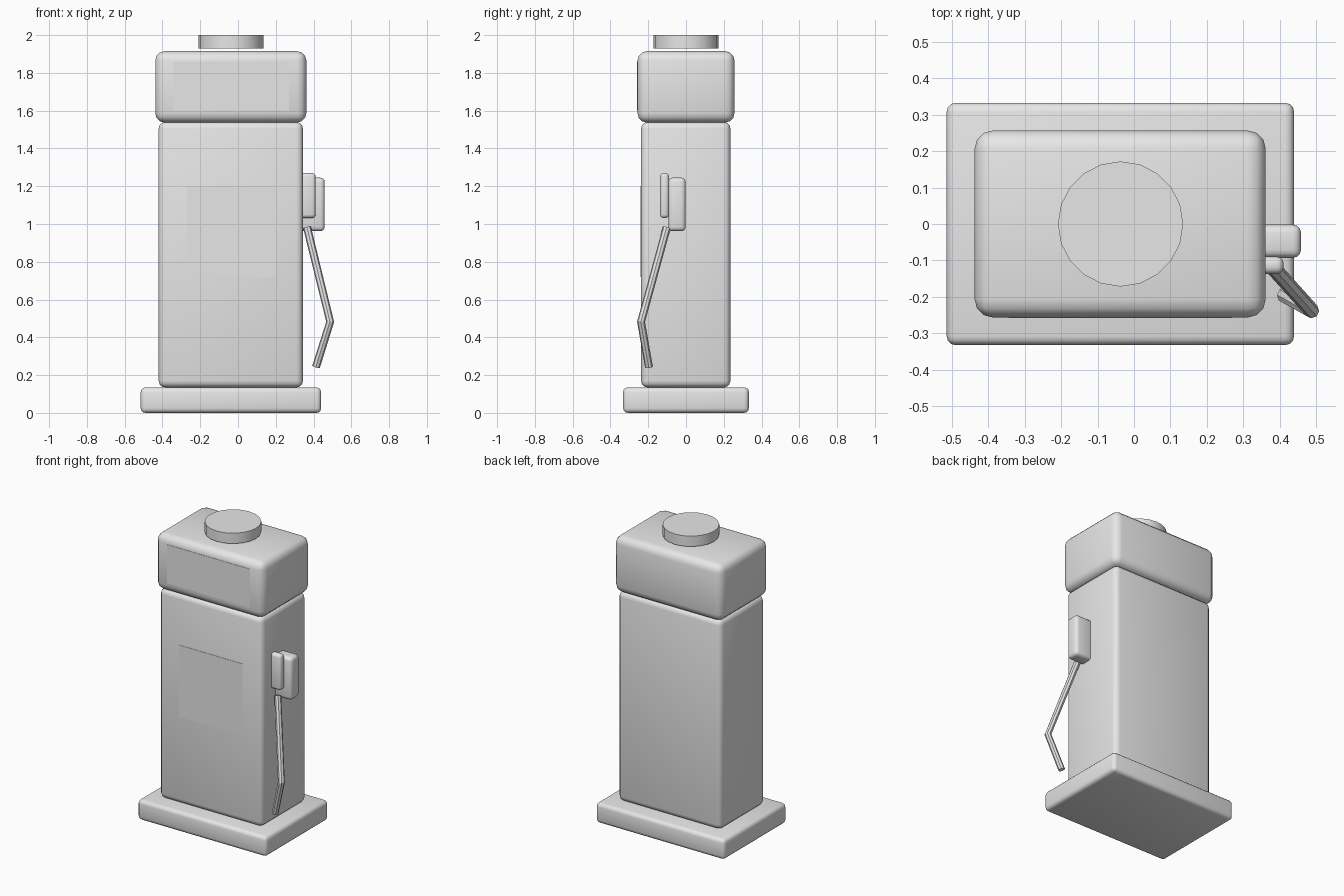
import bpy, bmesh, math
from mathutils import Vector

cube = bpy.data.objects.get("Cube")
if cube:
    bpy.data.objects.remove(cube, do_unlink=True)

grey = bpy.data.materials.new("plain_grey")
grey.use_nodes = True
grey.diffuse_color = (0.8, 0.8, 0.8, 1)
grey.node_tree.nodes["Principled BSDF"].inputs["Base Color"].default_value = (0.8, 0.8, 0.8, 1)


def add_object(name, data):
    ob = bpy.data.objects.new(name, data)
    bpy.context.collection.objects.link(ob)
    data.materials.append(grey)
    return ob


def smooth(ob, degrees):
    bpy.ops.object.select_all(action='DESELECT')
    ob.select_set(True)
    bpy.context.view_layer.objects.active = ob
    bpy.ops.object.shade_smooth_by_angle(angle=math.radians(degrees))


def box(name, low, high, bevel=0):
    """Box between two corners, with rounded edges if bevel is given."""
    low, high = Vector(low), Vector(high)
    bm = bmesh.new()
    bmesh.ops.create_cube(bm, size=1)
    bmesh.ops.scale(bm, vec=high - low, verts=bm.verts)
    bmesh.ops.translate(bm, vec=(low + high) / 2, verts=bm.verts)
    if bevel:
        bmesh.ops.bevel(bm, geom=bm.edges[:], offset=bevel, segments=3,
                        profile=0.5, affect='EDGES')
    me = bpy.data.meshes.new(name)
    bm.to_mesh(me)
    bm.free()
    ob = add_object(name, me)
    if bevel:
        smooth(ob, 40)
    return ob


# Plinth, cabinet and head
box("base", (-0.515, -0.333, 0), (0.44, 0.333, 0.135), 0.025)
box("cabinet", (-0.42, -0.238, 0.135), (0.344, 0.235, 1.54), 0.035)
box("head", (-0.438, -0.257, 1.537), (0.362, 0.257, 1.915), 0.05)

# Thin front panels
box("price_display", (-0.345, -0.259, 1.6), (0.27, -0.253, 1.86))
box("front_panel", (-0.27, -0.24, 0.72), (0.2, -0.234, 1.2))

# Round cap floating just above the head
bm = bmesh.new()
bmesh.ops.create_cone(bm, cap_ends=True, segments=20, radius1=0.172,
                      radius2=0.172, depth=0.07)
bmesh.ops.translate(bm, vec=(-0.037, 0, 1.965), verts=bm.verts)
me = bpy.data.meshes.new("top_cap")
bm.to_mesh(me)
bm.free()
smooth(add_object("top_cap", me), 30)

# Nozzle holder and nozzle on the left side
box("nozzle_holder", (0.32, -0.093, 0.962), (0.459, -0.002, 1.245), 0.022)
box("nozzle", (0.32, -0.137, 1.032), (0.411, -0.09, 1.27), 0.018)

# Bent hose
curve = bpy.data.curves.new("hose", 'CURVE')
curve.dimensions = '3D'
curve.bevel_depth = 0.021
curve.bevel_resolution = 2
curve.use_fill_caps = True
spline = curve.splines.new('POLY')
path = [(0.366, -0.102, 0.98), (0.488, -0.238, 0.482), (0.413, -0.196, 0.243)]
spline.points.add(len(path) - 1)
for point, co in zip(spline.points, path):
    point.co = (*co, 1)
spline.use_smooth = False
add_object("hose", curve)
